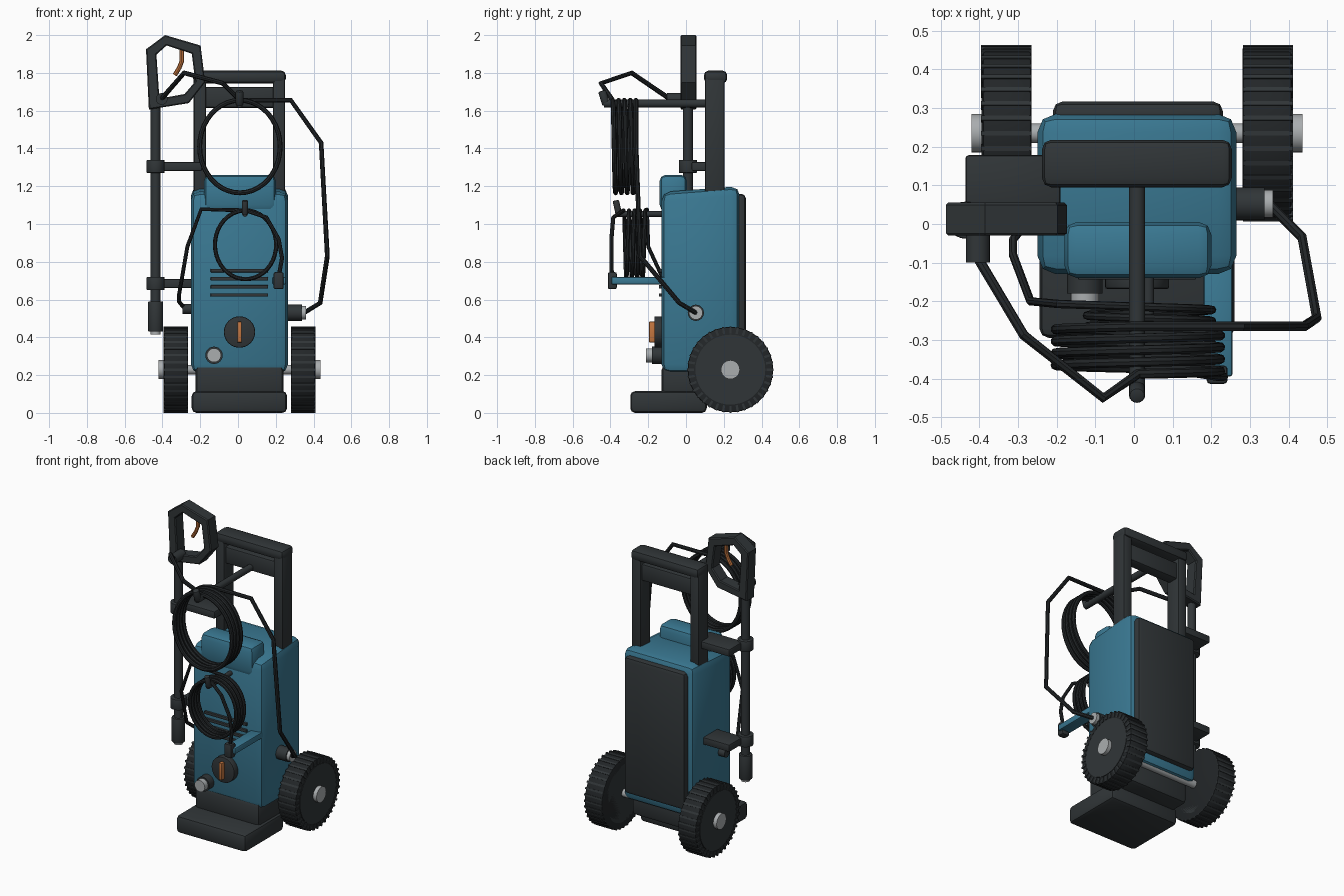
import bpy, bmesh
from math import pi, sin, cos
from mathutils import Vector, Matrix

if "Cube" in bpy.data.objects:
    bpy.data.objects.remove(bpy.data.objects["Cube"])


def material(name, rgb):
    m = bpy.data.materials.new(name)
    m.diffuse_color = (*rgb, 1)
    m.use_nodes = True
    m.node_tree.nodes["Principled BSDF"].inputs["Base Color"].default_value = m.diffuse_color
    return m


DARK = material("charcoal", (0.03, 0.036, 0.039))
RUBBER = material("rubber", (0.016, 0.019, 0.021))
BLUE = material("blue", (0.042, 0.19, 0.29))
ORANGE = material("orange", (0.55, 0.18, 0.05))
STEEL = material("steel", (0.4, 0.42, 0.43))


def finish(name, bm, mat, smooth=True):
    me = bpy.data.meshes.new(name)
    bmesh.ops.recalc_face_normals(bm, faces=bm.faces)
    bm.to_mesh(me)
    bm.free()
    ob = bpy.data.objects.new(name, me)
    bpy.context.collection.objects.link(ob)
    me.materials.append(mat)
    if smooth:
        bpy.ops.object.select_all(action='DESELECT')
        ob.select_set(True)
        bpy.context.view_layer.objects.active = ob
        bpy.ops.object.shade_smooth_by_angle(angle=0.5)
    return ob


def box(name, x, y, z, mat, bevel=0.0, seg=2):
    """Bevelled box from (min, max) ranges."""
    bm = bmesh.new()
    bmesh.ops.create_cube(bm, size=1)
    for v in bm.verts:
        for i, r in enumerate((x, y, z)):
            v.co[i] = r[0] if v.co[i] < 0 else r[1]
    if bevel:
        bmesh.ops.bevel(bm, geom=bm.edges[:], offset=bevel, segments=seg,
                        profile=0.5, affect='EDGES')
    return finish(name, bm, mat)


def rod(name, a, b, r, mat, sides=24, bevel=0.0):
    """Cylinder between two points."""
    a, b = Vector(a), Vector(b)
    d = b - a
    bm = bmesh.new()
    bmesh.ops.create_cone(bm, cap_ends=True, segments=sides, radius1=r,
                          radius2=r, depth=d.length)
    if bevel:
        rim = [e for e in bm.edges if abs(e.verts[0].co.z - e.verts[1].co.z) < 1e-5]
        bmesh.ops.bevel(bm, geom=rim, offset=bevel, segments=2, profile=0.5, affect='EDGES')
    rot = d.to_track_quat('Z', 'Y').to_matrix().to_4x4()
    bmesh.ops.transform(bm, matrix=Matrix.Translation((a + b) / 2) @ rot, verts=bm.verts)
    return finish(name, bm, mat)


def hose(name, pts, r, mat):
    """Round tube along a path, converted to a mesh."""
    cu = bpy.data.curves.new(name, 'CURVE')
    cu.dimensions = '3D'
    cu.bevel_depth, cu.bevel_resolution, cu.use_fill_caps = r, 2, True
    sp = cu.splines.new('POLY')
    sp.points.add(len(pts) - 1)
    for p, q in zip(sp.points, pts):
        p.co = (*q, 1)
    cu.materials.append(mat)
    ob = bpy.data.objects.new(name, cu)
    bpy.context.collection.objects.link(ob)
    bpy.ops.object.select_all(action='DESELECT')
    ob.select_set(True)
    bpy.context.view_layer.objects.active = ob
    bpy.ops.object.convert(target='MESH')
    bpy.ops.object.shade_smooth_by_angle(angle=0.6)


def coil(cx, cz, rx, rz, y0, y1, turns, way, n=40):
    """Helix starting and ending at the top, running along y."""
    out = []
    for i in range(turns * n + 1):
        t = 2 * pi * i / n
        out.append((cx + way * rx * sin(t), y0 + (y1 - y0) * i / (turns * n), cz + rz * cos(t)))
    return out


# Base and body
box("base_foot", (-0.245, 0.26), (-0.295, 0.11), (0, 0.115), DARK, 0.025)
box("base_block", (-0.225, 0.24), (-0.13, 0.22), (0.09, 0.25), DARK, 0.025)
body = box("body_shell", (-0.25, 0.265), (-0.13, 0.285), (0.21, 1.2), BLUE, 0.048)
for v in body.data.vertices:
    if v.co.z > 1.1:
        v.co.z -= 0.03 * (0.285 - v.co.y) / 0.4
box("back_panel", (-0.21, 0.23), (0.25, 0.317), (0.27, 1.16), DARK, 0.025)
box("top_hood", (-0.18, 0.2), (-0.14, 0.005), (1.07, 1.26), BLUE, 0.032)

# Carry handle
for side, x in (("left", -0.202), ("right", 0.217)):
    box(f"handle_post_{side}", (x - 0.033, x + 0.033), (0.1, 0.205), (1.13, 1.79), DARK, 0.012)
box("handle_grip", (-0.238, 0.253), (0.095, 0.218), (1.745, 1.812), DARK, 0.024)
box("handle_crossbar", (-0.18, 0.2), (0.115, 0.19), (1.615, 1.725), DARK, 0.012)

# Wheels, tread ribs, hubs and axle
WY, WZ, WR = 0.235, 0.229, 0.226
rod("axle", (-0.41, WY, WZ), (0.425, WY, WZ), 0.025, STEEL)
for side, xi, xo in (("left", -0.265, -0.392), ("right", 0.281, 0.408)):
    s = 1 if xo > 0 else -1
    rod(f"wheel_{side}", (xi, WY, WZ), (xo, WY, WZ), WR, RUBBER, 48, 0.008)
    rod(f"wheel_disc_{side}", (xi, WY, WZ), (xo + s * 0.003, WY, WZ), 0.185, DARK, 48)
    rod(f"hub_cap_{side}", (xo, WY, WZ), (xo + s * 0.028, WY, WZ), 0.05, STEEL)
    bm = bmesh.new()
    for i in range(36):
        m = (Matrix.Translation(((xi + xo) / 2 + s * 0.002, WY, WZ))
             @ Matrix.Rotation(2 * pi * i / 36, 4, 'X')
             @ Matrix.Translation((0, 0, WR - 0.016))
             @ Matrix.Diagonal((0.13, 0.012, 0.037, 1)))
        bmesh.ops.create_cube(bm, size=1, matrix=m)
    finish(f"tread_{side}", bm, DARK, False)

# Front controls
rod("dial", (0.008, -0.12, 0.428), (0.008, -0.168, 0.428), 0.083, DARK, 32, 0.006)
box("dial_pointer", (-0.003, 0.019), (-0.195, -0.16), (0.373, 0.483), ORANGE, 0.004)
rod("inlet_collar", (-0.127, -0.12, 0.305), (-0.127, -0.18, 0.305), 0.046, DARK)
rod("inlet_pipe", (-0.127, -0.17, 0.305), (-0.127, -0.213, 0.305), 0.037, STEEL)
for i in range(4):
    z = 0.624 + i * 0.043
    box(f"vent_slot_{i}", (-0.145, 0.16), (-0.144, -0.12), (z - 0.009, z + 0.009), DARK, 0.003)

# Outlet and cord gland
rod("outlet_collar", (0.25, 0.052, 0.53), (0.338, 0.052, 0.53), 0.043, DARK)
rod("outlet_pipe", (0.33, 0.052, 0.53), (0.36, 0.052, 0.53), 0.036, STEEL)
rod("cord_gland", (-0.24, 0.0, 0.55), (-0.295, 0.0, 0.55), 0.027, DARK)

# High-pressure hose with its coil and hanger
hose("pressure_hose",
     [(0.35, 0.052, 0.53), (0.435, -0.035, 0.582), (0.473, -0.243, 0.83),
      (0.44, -0.265, 1.43), (0.28, -0.265, 1.655)]
     + coil(0.01, 1.41, 0.213, 0.245, -0.265, -0.388, 4, -1)
     + [(-0.08, -0.45, 1.745), (-0.285, -0.288, 1.8), (-0.403, -0.09, 1.665)], 0.013, RUBBER)
rod("hose_hanger", (0.008, 0.13, 1.638), (0.008, -0.435, 1.638), 0.021, DARK, 16)
rod("hose_hanger_tip", (0.008, -0.422, 1.63), (0.008, -0.445, 1.705), 0.021, DARK, 16, 0.008)

# Power cord with its coil, hanger, plug and holder
hose("power_cord",
     [(-0.28, 0.0, 0.55), (-0.313, -0.04, 0.59), (-0.313, -0.08, 0.62), (-0.268, -0.2, 0.88), (-0.195, -0.207, 1.078)]
     + coil(0.04, 0.89, 0.162, 0.182, -0.215, -0.33, 4, 1)
     + [(0.15, -0.385, 1.035), (0.215, -0.395, 0.92), (0.233, -0.395, 0.82), (0.217, -0.393, 0.73)],
     0.011, RUBBER)
rod("cord_hanger", (0.037, -0.11, 1.053), (0.037, -0.365, 1.053), 0.015, DARK, 16)
rod("cord_hanger_tip", (0.037, -0.355, 1.05), (0.037, -0.372, 1.125), 0.017, DARK, 16, 0.006)
box("plug", (0.188, 0.242), (-0.414, -0.366), (0.655, 0.745), DARK, 0.01)
box("plug_holder", (0.18, 0.255), (-0.395, -0.1), (0.68, 0.72), BLUE, 0.008)

# Lance with clips
LX, LY = -0.436, 0.01
rod("lance_tube", (LX, LY, 0.5), (LX, LY, 1.66), 0.026, DARK)
rod("lance_nozzle", (LX, LY, 0.43), (LX, LY, 0.59), 0.04, DARK, 24, 0.005)
rod("nozzle_tip", (LX, LY, 0.415), (LX, LY, 0.45), 0.026, STEEL)
for name, z, xe in (("upper", 1.305, -0.19), ("lower", 0.685, -0.23)):
    rod(f"lance_clip_{name}", (LX, LY, z - 0.035), (LX, LY, z + 0.035), 0.048, DARK, 24, 0.005)
    box(f"lance_arm_{name}", (LX, xe), (0.03, 0.178), (z - 0.024, z + 0.024), DARK, 0.008)

# Spray gun: closed loop frame with trigger
outer = [(-0.487, 1.925), (-0.386, 2.0), (-0.198, 1.945), (-0.174, 1.75), (-0.26, 1.64), (-0.472, 1.606)]
inner = [(-0.432, 1.897), (-0.378, 1.945), (-0.245, 1.902), (-0.226, 1.755), (-0.283, 1.688), (-0.416, 1.664)]
bm = bmesh.new()
rings = [[bm.verts.new((x, y, z)) for x, z in loop]
         for y, loop in ((-0.03, outer), (-0.03, inner), (0.055, inner), (0.055, outer))]
for k in range(4):
    a, b = rings[k], rings[(k + 1) % 4]
    for i in range(6):
        j = (i + 1) % 6
        bm.faces.new((a[i], a[j], b[j], b[i]))
bmesh.ops.recalc_face_normals(bm, faces=bm.faces)
loops = [e for e in bm.edges if abs(e.verts[0].co.y - e.verts[1].co.y) < 1e-5
         and any(abs(f.normal.y) < 0.5 for f in e.link_faces)]
loops = [e for e in loops if e.calc_face_angle() > 0.8]
bmesh.ops.bevel(bm, geom=loops, offset=0.006, segments=1, affect='EDGES')
finish("gun_frame", bm, DARK)
hose("gun_trigger", [(-0.298, 0.012, 1.925), (-0.298, 0.012, 1.86), (-0.312, 0.012, 1.825),
                     (-0.335, 0.012, 1.788)], 0.012, ORANGE)
rod("gun_inlet", (-0.404, 0.0, 1.662), (-0.404, -0.1, 1.662), 0.031, DARK)
